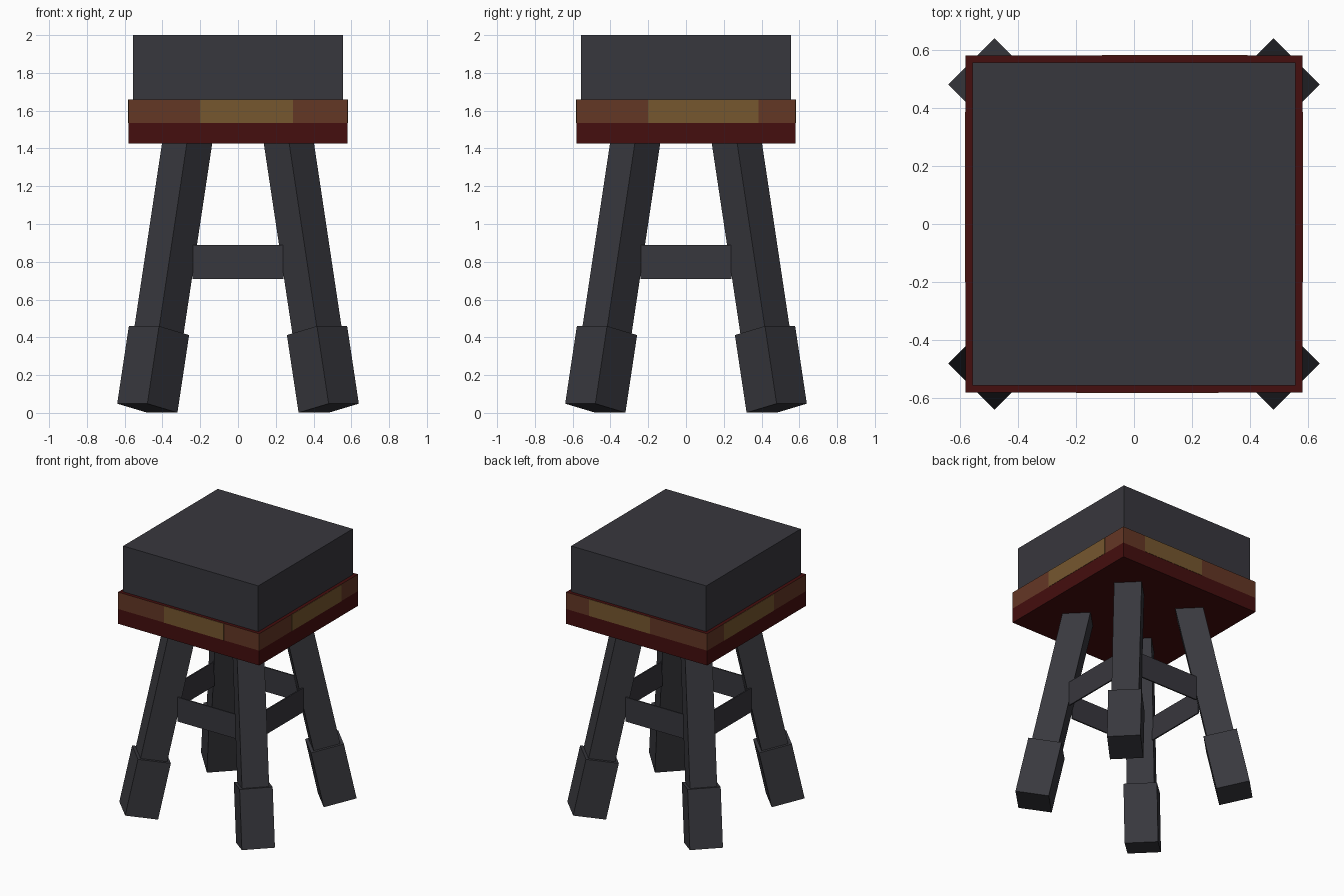
import bpy, bmesh, math
from mathutils import Matrix, Vector

cube = bpy.data.objects.get("Cube")
if cube:
    bpy.data.objects.remove(cube, do_unlink=True)


def material(name, rgb):
    m = bpy.data.materials.new(name)
    m.use_nodes = True
    col = (*rgb, 1.0)
    m.diffuse_color = col
    bsdf = next(n for n in m.node_tree.nodes if n.type == 'BSDF_PRINCIPLED')
    bsdf.inputs["Base Color"].default_value = col
    return m


CUSHION = material("charcoal cushion", (0.039, 0.038, 0.047))
LEG = material("charcoal legs", (0.040, 0.040, 0.048))
RED = material("dark red", (0.058, 0.0044, 0.0044))
BROWN = material("brown trim", (0.127, 0.038, 0.0185))
GOLD = material("gold trim", (0.181, 0.095, 0.028))


def box(name, lo, hi, mats, matrix=None, cut_z=None):
    """Box between two corners, optionally placed by a matrix and cut at a height."""
    bm = bmesh.new()
    lo, hi = Vector(lo), Vector(hi)
    size = hi - lo
    bmesh.ops.create_cube(bm, size=1.0, matrix=Matrix.Translation((lo + hi) / 2)
                          @ Matrix.Diagonal((*size, 1.0)))
    if cut_z is not None:
        bmesh.ops.bisect_plane(bm, geom=bm.verts[:] + bm.edges[:] + bm.faces[:],
                               plane_co=(0, 0, cut_z), plane_no=(0, 0, 1))
        # side faces above the cut take the second colour
        bm.normal_update()
        for f in bm.faces:
            if abs(f.normal.z) < 0.5 and f.calc_center_median().z > cut_z:
                f.material_index = 1
    if matrix is not None:
        bm.transform(matrix)
    mesh = bpy.data.meshes.new(name)
    bm.to_mesh(mesh)
    bm.free()
    for m in mats:
        mesh.materials.append(m)
    ob = bpy.data.objects.new(name, mesh)
    bpy.context.scene.collection.objects.link(ob)
    return ob


# Seat: cushion on a two-tone frame
SEAT, FRAME = 0.555, 0.58
box("cushion", (-SEAT, -SEAT, 1.65), (SEAT, SEAT, 2.0), [CUSHION])
box("seat_frame", (-FRAME, -FRAME, 1.425), (FRAME, FRAME, 1.66),
    [RED, BROWN], cut_z=1.535)

# Gold plates: side, turn about z, extent along the side as seen from outside
for side, turn, a, b in (("front", 0, -0.20, 0.29), ("right", 90, -0.20, 0.385),
                         ("back", 180, -0.39, 0.11), ("left", 270, -0.385, 0.20)):
    box(side + "_gold_plate", (a, -FRAME - 0.002, 1.535), (b, -FRAME + 0.003, 1.658),
        [GOLD], Matrix.Rotation(math.radians(turn), 4, 'Z'))

# Splayed legs with thicker feet, set on the diagonals
for i, corner in enumerate(("back_left", "back_right", "front_right", "front_left")):
    place = (Matrix.Rotation(math.radians(45 + 90 * i), 4, 'Z')
             @ Matrix.Translation((0.679, 0, 0.025))
             @ Matrix.Rotation(math.radians(-12), 4, 'Y'))
    box(corner + "_leg", (-0.093, -0.093, 0.2), (0.093, 0.093, 1.48), [LEG], place)
    box(corner + "_foot", (-0.115, -0.113, 0), (0.115, 0.113, 0.42), [LEG], place)

# Thin stretchers joining neighbouring legs
for i, side in enumerate(("front", "left", "back", "right")):
    box(side + "_stretcher", (-0.24, -0.37, 0.71), (0.24, -0.36, 0.89),
        [CUSHION], Matrix.Rotation(math.radians(90 * i), 4, 'Z'))
